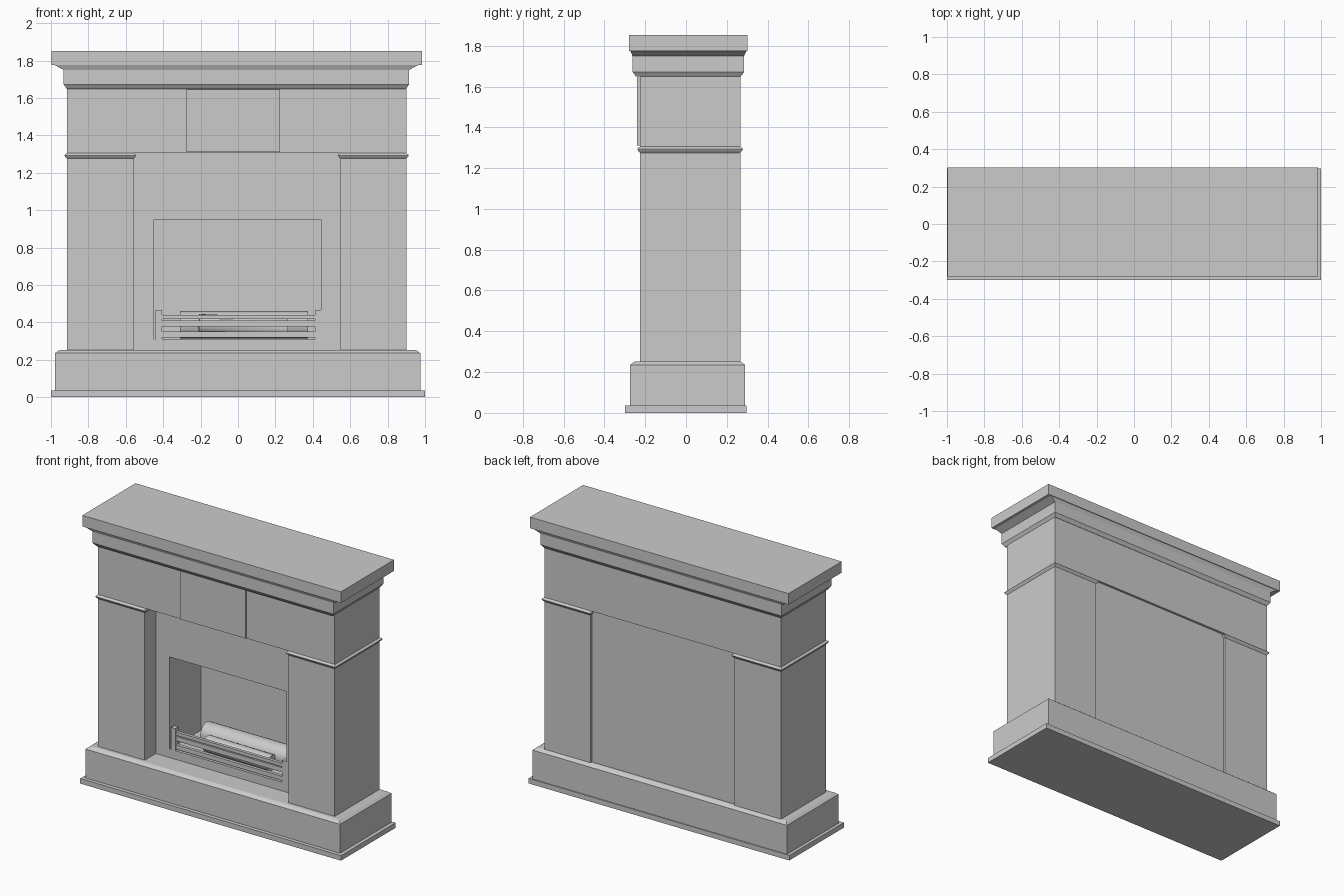
import bpy, bmesh, math
from mathutils import Vector

if "Cube" in bpy.data.objects:
    bpy.data.objects.remove(bpy.data.objects["Cube"])


def finish(name, bm):
    bmesh.ops.recalc_face_normals(bm, faces=bm.faces)
    me = bpy.data.meshes.new(name)
    bm.to_mesh(me)
    bm.free()
    ob = bpy.data.objects.new(name, me)
    bpy.context.collection.objects.link(ob)
    return ob


def stack(name, x0, x1, y0, y1, profile):
    """Loft a rectangle up a moulding profile of (outset, z) points."""
    bm = bmesh.new()
    rings = []
    for o, z in profile:
        rings.append([bm.verts.new(p) for p in (
            (x0 - o, y0 - o, z), (x1 + o, y0 - o, z),
            (x1 + o, y1 + o, z), (x0 - o, y1 + o, z))])
    for a, b in zip(rings, rings[1:]):
        for i in range(4):
            j = (i + 1) % 4
            bm.faces.new((a[i], a[j], b[j], b[i]))
    bm.faces.new(rings[0][::-1])
    bm.faces.new(rings[-1])
    return finish(name, bm)


def box(name, x0, x1, y0, y1, z0, z1):
    return stack(name, x0, x1, y0, y1, [(0, z0), (0, z1)])


def log(name, a, b, r):
    a, b = Vector(a), Vector(b)
    bpy.ops.mesh.primitive_cylinder_add(vertices=20, radius=r, depth=(b - a).length,
                                        location=(a + b) / 2)
    ob = bpy.context.object
    ob.name = name
    ob.rotation_euler = (b - a).to_track_quat('Z', 'Y').to_euler()
    bpy.ops.object.shade_smooth_by_angle(angle=math.radians(40))


# Base: floor slab and plinth with eased top edge
box("floor_slab", -1, 1, -0.30, 0.297, 0, 0.035)
stack("plinth", -0.978, 0.975, -0.274, 0.29,
      [(0, 0.035), (0, 0.235), (-0.004, 0.238), (-0.018, 0.249), (-0.025, 0.252)])

# Pillars with capital mouldings
YF, YB = -0.226, 0.266
for side, x0, x1 in (("left", -0.915, -0.557), ("right", 0.547, 0.90)):
    box(side + "_pillar", x0, x1, YF, YB, 0.252, 1.28)
    stack(side + "_capital", x0, x1, YF, YB,
          [(0, 1.275), (0.01, 1.287), (0.013, 1.293), (0.01, 1.298), (0, 1.305)])

# Frieze, centre tablet and mantel mouldings
box("frieze", -0.915, 0.90, YF, YB, 1.305, 1.65)
box("centre_tablet", -0.275, 0.225, -0.24, YF, 1.31, 1.645)
stack("cornice", -0.932, 0.915, -0.262, 0.285,
      [(-0.017, 1.648), (0, 1.672), (0, 1.75)])
bm_crown = stack("crown_moulding", -0.932, 0.915, -0.262, 0.285,
                 [(0, 1.75), (0.012, 1.775)])
# the crown flares wider along its length than its depth
for v in bm_crown.data.vertices:
    if v.co.z > 1.76:
        v.co.x += math.copysign(0.035, v.co.x)
box("mantel_shelf", -0.998, 0.985, -0.28, 0.302, 1.775, 1.852)

# Surround panel with recessed firebox
panel = box("firebox_surround", -0.557, 0.547, -0.105, 0.25, 0.252, 1.305)
bm = bmesh.new()
bm.from_mesh(panel.data)
front = min(bm.faces, key=lambda f: f.calc_center_median().y)
bmesh.ops.inset_region(bm, faces=[front], thickness=0.05)
for v in front.verts:
    v.co.x = 0.445 if v.co.x > 0 else -0.45
    v.co.z = 0.95 if v.co.z > 0.7 else 0.312
back = bmesh.ops.extrude_face_region(bm, geom=[front])
for v in back["geom"]:
    if isinstance(v, bmesh.types.BMVert):
        v.co.y = 0.235
if front.is_valid:
    bmesh.ops.delete(bm, geom=[front], context='FACES')
bmesh.ops.recalc_face_normals(bm, faces=bm.faces)
bm.to_mesh(panel.data)
bm.free()

# Grate: posts and rails
for side, x0 in (("left", -0.44), ("right", 0.412)):
    box(side + "_grate_post", x0, x0 + 0.033, -0.105, -0.07, 0.312, 0.465)
for i, (z0, z1) in enumerate(((0.32, 0.35), (0.378, 0.41), (0.417, 0.44))):
    box(f"grate_rail_{i + 1}", -0.407, 0.412, -0.1, -0.078, z0, z1)

# Logs
log("back_log", (-0.31, 0.10, 0.387), (0.375, 0.10, 0.387), 0.073)
log("front_log", (-0.21, -0.035, 0.39), (0.265, -0.01, 0.37), 0.055)
